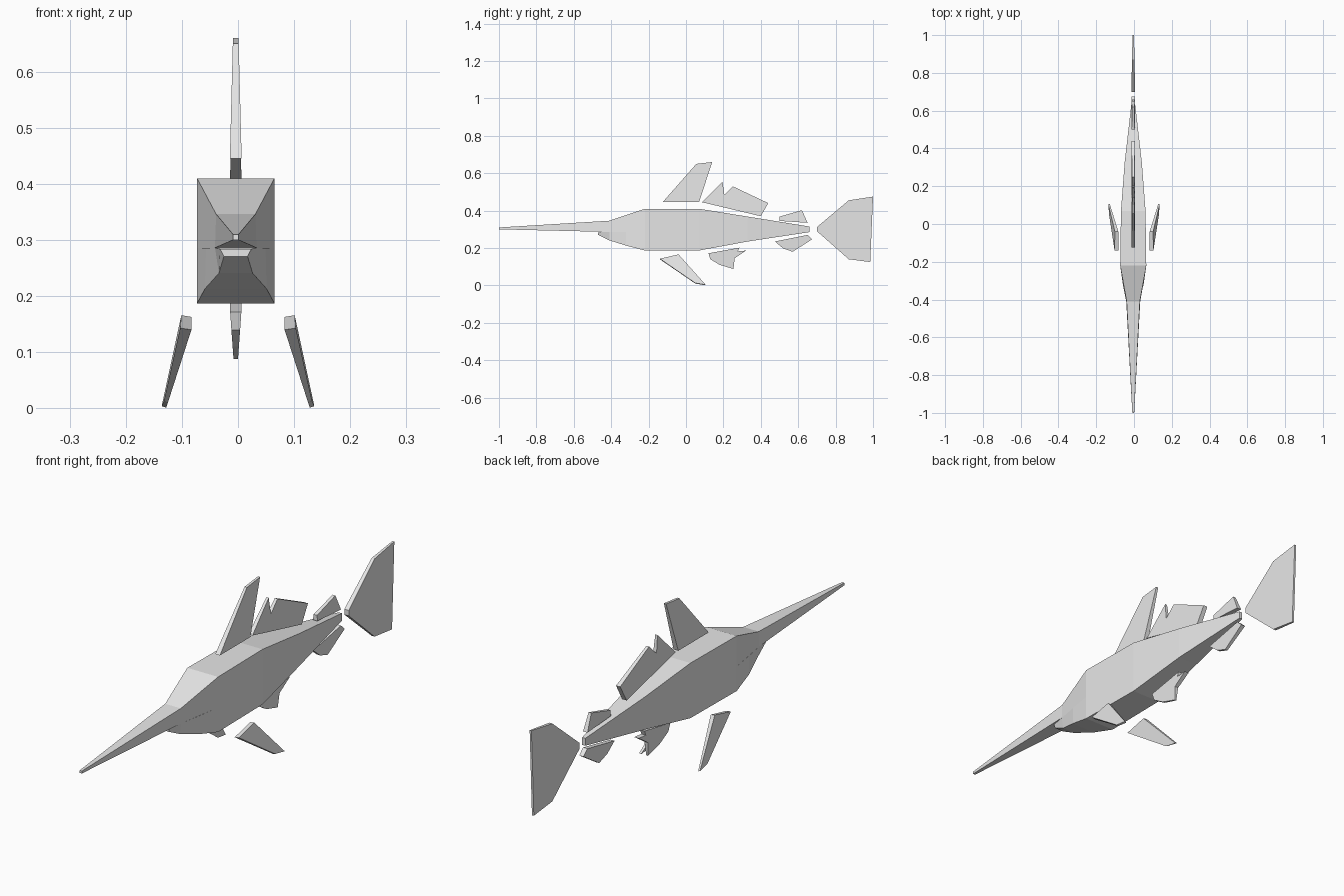
import bpy, bmesh

CX = -0.004  # centre plane of body and median fins

grey = bpy.data.materials.new("light_grey")
grey.diffuse_color = (0.8, 0.8, 0.8, 1)


def finish(name, bm):
    bmesh.ops.recalc_face_normals(bm, faces=bm.faces)
    me = bpy.data.meshes.new(name)
    bm.to_mesh(me)
    bm.free()
    me.materials.append(grey)
    ob = bpy.data.objects.new(name, me)
    bpy.context.collection.objects.link(ob)
    return ob


def loft(name, stations):
    """Four-sided tube; station = y, bottom z, top z, bottom half width, top half width."""
    bm = bmesh.new()
    rings = []
    for y, z0, z1, w0, w1 in stations:
        rings.append([bm.verts.new((CX + x, y, z)) for x, z in
                      ((-w0, z0), (w0, z0), (w1, z1), (-w1, z1))])
    for a, b in zip(rings, rings[1:]):
        for i in range(4):
            j = (i + 1) % 4
            bm.faces.new((a[i], a[j], b[j], b[i]))
    bm.faces.new(rings[0])
    bm.faces.new(rings[-1])
    return finish(name, bm)


def fin(name, outline, axis, root, tip, w_root, w_tip):
    """Plate in the y-z plane whose thickness tapers along one axis (0 = y, 1 = z)."""
    bm = bmesh.new()
    sides = ([], [])
    for p in outline:
        t = min(max((p[axis] - root) / (tip - root), 0), 1)
        w = w_root + (w_tip - w_root) * t
        for side, s in zip(sides, (-1, 1)):
            side.append(bm.verts.new((CX + s * w, *p)))
    a, b = sides
    n = len(outline)
    bm.faces.new(a)
    bm.faces.new(b[::-1])
    for i in range(n):
        j = (i + 1) % n
        bm.faces.new((a[i], a[j], b[j], b[i]))
    return finish(name, bm)


# Bill and upper head, lower jaw, and trunk
loft("bill_and_head", [(-1.0, 0.300, 0.310, 0.005, 0.005),
                       (-0.41, 0.286, 0.346, 0.037, 0.035),
                       (-0.22, 0.286, 0.410, 0.069, 0.069)])
loft("lower_jaw", [(-0.47, 0.271, 0.284, 0.021, 0.028),
                   (-0.41, 0.241, 0.286, 0.030, 0.037),
                   (-0.32, 0.213, 0.286, 0.055, 0.053),
                   (-0.22, 0.187, 0.286, 0.069, 0.069)])
loft("trunk", [(-0.22, 0.187, 0.410, 0.069, 0.069),
               (0.07, 0.187, 0.410, 0.065, 0.065),
               (0.33, 0.235, 0.368, 0.045, 0.045),
               (0.66, 0.285, 0.315, 0.007, 0.007)])

# Fins along the back
fin("front_dorsal_fin", [(-0.125, 0.445), (0.055, 0.65), (0.14, 0.66), (0.07, 0.445)],
    1, 0.445, 0.66, 0.0105, 0.005)
fin("rear_dorsal_fin", [(0.085, 0.445), (0.195, 0.555), (0.205, 0.485), (0.25, 0.53),
                        (0.44, 0.44), (0.40, 0.37), (0.19, 0.42)],
    1, 0.42, 0.555, 0.010, 0.005)
fin("upper_finlet", [(0.50, 0.345), (0.50, 0.368), (0.62, 0.402), (0.65, 0.335)],
    1, 0.34, 0.40, 0.010, 0.006)

# Fins along the belly
fin("lower_finlet", [(0.475, 0.235), (0.65, 0.27), (0.675, 0.247), (0.57, 0.18), (0.52, 0.198)],
    1, 0.26, 0.18, 0.010, 0.006)
fin("anal_fin", [(0.12, 0.172), (0.285, 0.202), (0.277, 0.182), (0.323, 0.187),
                 (0.26, 0.145), (0.254, 0.088), (0.18, 0.11), (0.13, 0.14)],
    1, 0.17, 0.088, 0.010, 0.004)

# Tail
fin("tail_fin", [(0.70, 0.29), (0.70, 0.312), (0.87, 0.455), (1.0, 0.475),
                 (0.985, 0.125), (0.87, 0.14)],
    0, 0.70, 1.0, 0.010, 0.004)

# Side fins, slanting outward and down: (x inner, x outer, y, z)
for side, s in (("right", 1), ("left", -1)):
    bm = bmesh.new()
    inner, outer = [], []
    for xi, xo, y, z in ((0.083, 0.103, -0.14, 0.142), (0.083, 0.101, -0.04, 0.165),
                         (0.128, 0.136, 0.105, 0.003), (0.125, 0.132, 0.05, 0.012)):
        inner.append(bm.verts.new((s * xi, y, z - 0.002)))
        outer.append(bm.verts.new((s * xo, y, z + 0.001)))
    bm.faces.new(inner)
    bm.faces.new(outer[::-1])
    for i in range(4):
        j = (i + 1) % 4
        bm.faces.new((inner[i], inner[j], outer[j], outer[i]))
    finish(side + "_side_fin", bm)
